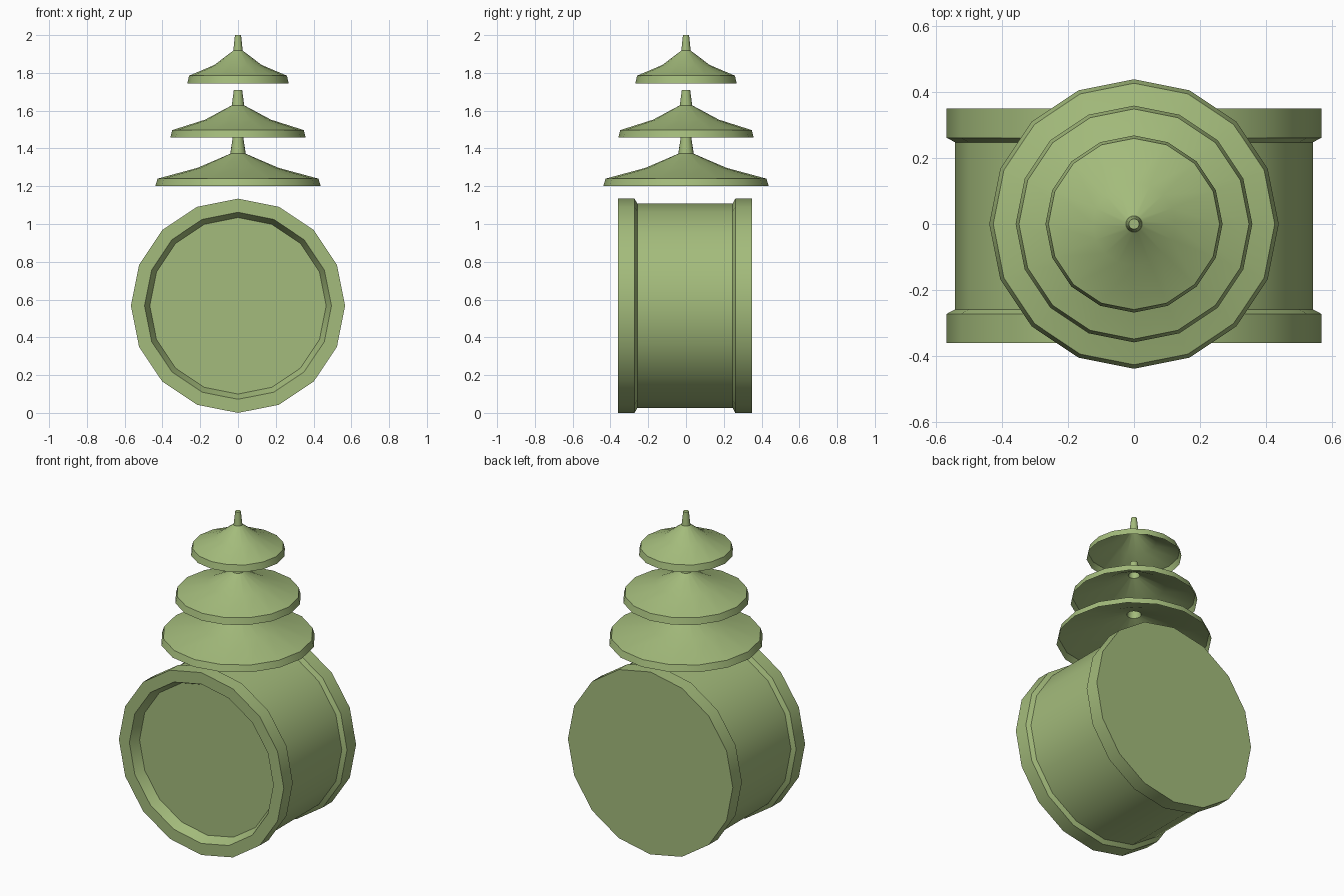
import bpy, bmesh
from math import sin, cos, tau
from mathutils import Matrix

if "Cube" in bpy.data.objects:
    bpy.data.objects.remove(bpy.data.objects["Cube"])

SIDES = 16
green = bpy.data.materials.new("green")
green.diffuse_color = (0.37, 0.50, 0.20, 1)
green.use_nodes = True
green.node_tree.nodes["Principled BSDF"].inputs["Base Color"].default_value = green.diffuse_color


def lathe(name, profile, cap_start, cap_end, matrix=Matrix()):
    """Revolve (radius, height) points about z, then move into place."""
    bm = bmesh.new()
    rings = [[bm.verts.new((r * cos(tau * i / SIDES), r * sin(tau * i / SIDES), h))
              for i in range(SIDES)] for r, h in profile]
    for a, b in zip(rings, rings[1:]):
        for i in range(SIDES):
            j = (i + 1) % SIDES
            bm.faces.new((a[i], a[j], b[j], b[i]))
    if cap_start:
        bm.faces.new(rings[0][::-1])
    if cap_end:
        bm.faces.new(rings[-1])
    bm.transform(matrix)
    mesh = bpy.data.meshes.new(name)
    bm.to_mesh(mesh)
    bm.free()
    mesh.materials.append(green)
    obj = bpy.data.objects.new(name, mesh)
    bpy.context.collection.objects.link(obj)
    bpy.context.view_layer.objects.active = obj
    obj.select_set(True)
    bpy.ops.object.shade_smooth_by_angle(angle=0.52)
    obj.select_set(False)
    return obj


# Drum lying along y: recessed front face, two raised end bands, flat back
drum_profile = [(0.467, -0.30), (0.495, -0.36), (0.567, -0.36), (0.567, -0.272),
                (0.541, -0.258), (0.541, 0.247), (0.567, 0.261), (0.567, 0.35)]
lay_down = Matrix.Translation((0, 0, 0.567)) @ Matrix.Rotation(-tau / 4, 4, 'X')
lathe("drum", drum_profile, True, True, lay_down)

# Three hollow tiered roofs, each with rim, two slopes and a tapered spike
roofs = {
    "lower_roof": [(0.438, 1.20), (0.426, 1.24), (0.215, 1.297), (0.041, 1.372), (0.027, 1.465)],
    "middle_roof": [(0.358, 1.457), (0.348, 1.497), (0.175, 1.552), (0.033, 1.628), (0.022, 1.71)],
    "upper_roof": [(0.268, 1.745), (0.259, 1.785), (0.125, 1.842), (0.025, 1.918), (0.016, 2.0)],
}
for name, profile in roofs.items():
    lathe(name, profile, False, True)
